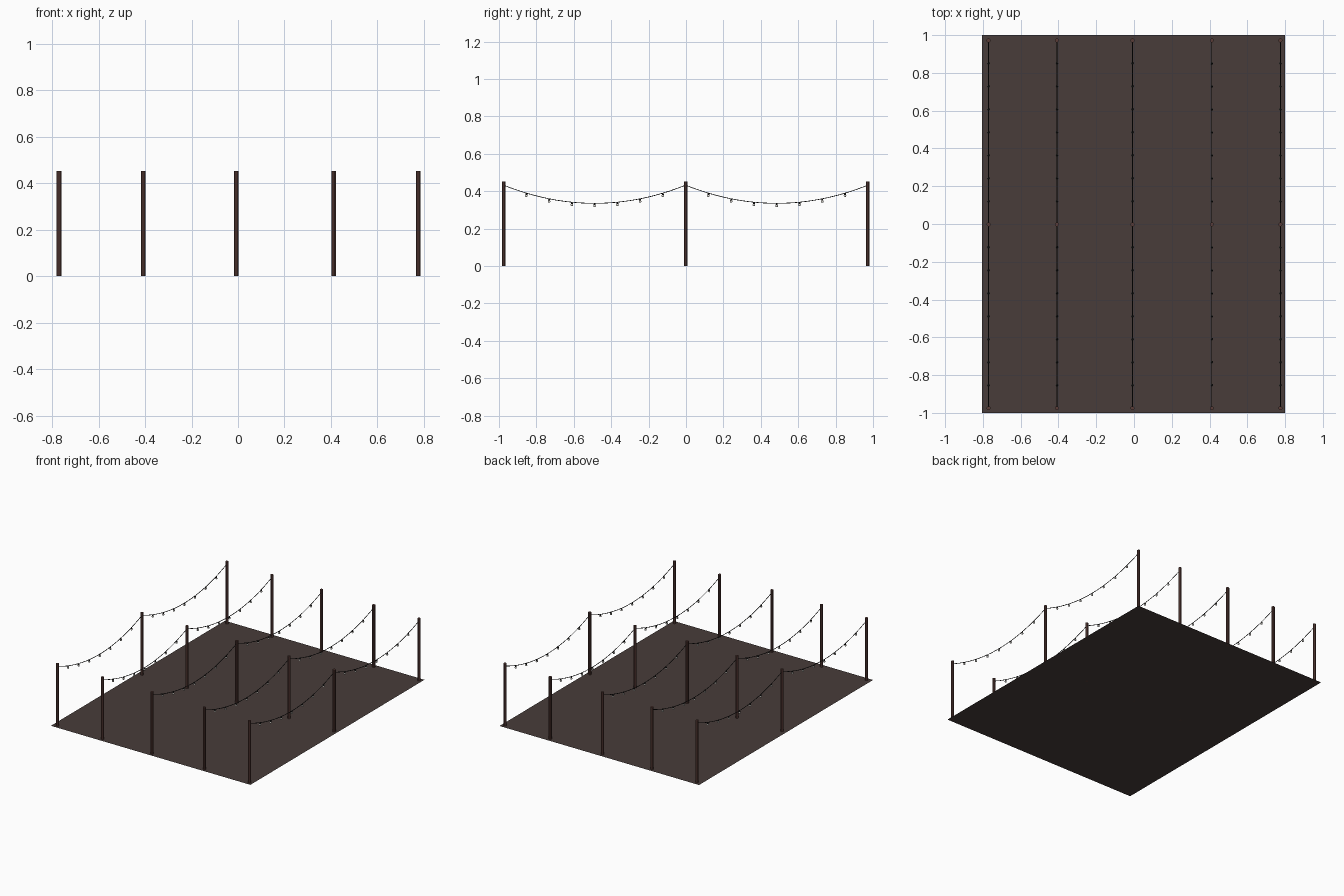
import bpy, math

if "Cube" in bpy.data.objects:
    bpy.data.objects.remove(bpy.data.objects["Cube"])

POST_X = [-0.77, -0.408, -0.008, 0.412, 0.775]
POST_Y = [-0.975, -0.002, 0.972]
TOP, SAG = 0.432, 0.097


def material(name, rgb):
    m = bpy.data.materials.new(name)
    m.diffuse_color = (*rgb, 1)
    m.use_nodes = True
    m.node_tree.nodes["Principled BSDF"].inputs["Base Color"].default_value = m.diffuse_color
    return m


wood = material("wood", (0.10, 0.045, 0.038))
deck = material("deck", (0.065, 0.046, 0.042))
black = material("black", (0.012, 0.012, 0.012))
glass = material("glass", (0.75, 0.73, 0.68))


def lathe(name, profile, sides, mat):
    """Mesh turned about z from (radius, height) pairs."""
    verts, faces = [], []
    for r, z in profile:
        for i in range(sides):
            a = 2 * math.pi * (i + 0.5) / sides
            verts.append((r * math.cos(a), r * math.sin(a), z))
    for k in range(len(profile) - 1):
        for i in range(sides):
            j = (i + 1) % sides
            faces.append((k * sides + i, k * sides + j, (k + 1) * sides + j, (k + 1) * sides + i))
    faces.append(tuple(reversed(range(sides))))
    faces.append(tuple(range((len(profile) - 1) * sides, len(profile) * sides)))
    me = bpy.data.meshes.new(name)
    me.from_pydata(verts, [], faces)
    me.materials.append(mat)
    return me


def place(name, data, loc=(0, 0, 0)):
    ob = bpy.data.objects.new(name, data)
    ob.location = loc
    bpy.context.collection.objects.link(ob)
    return ob


# Flat floor sheet
floor = bpy.data.meshes.new("floor")
floor.from_pydata([(-0.805, -1, 0), (0.8, -1, 0), (0.8, 1, 0), (-0.805, 1, 0)], [], [(0, 1, 2, 3)])
floor.materials.append(deck)
place("floor", floor)

# Shared parts: post, lamp socket and bulb
post = lathe("post", [(0.0108, 0), (0.0108, 0.452)], 8, wood)
socket = lathe("lamp_socket", [(0.0058, -0.009), (0.005, -0.003), (0.0025, 0.002)], 8, black)
bulb = lathe("bulb", [(0.0025, -0.0205), (0.006, -0.0185), (0.0078, -0.0145),
                      (0.0068, -0.011), (0.0045, -0.0085)], 8, glass)
for p in bulb.polygons:
    p.use_smooth = True


def wire_z(t):
    return TOP - SAG * 4 * t * (1 - t)


for x in POST_X:
    for y in POST_Y:
        place("post", post, (x, y, 0))
    for y0, y1 in zip(POST_Y, POST_Y[1:]):
        # Sagging wire between neighbouring posts
        cu = bpy.data.curves.new("wire", 'CURVE')
        cu.dimensions = '3D'
        cu.bevel_depth = 0.0021
        cu.bevel_resolution = 1
        sp = cu.splines.new('POLY')
        n = 24
        sp.points.add(n)
        for i in range(n + 1):
            t = i / n
            sp.points[i].co = (x, y0 + (y1 - y0) * t, wire_z(t), 1)
        cu.materials.append(black)
        place("wire", cu)
        # Seven hanging lamps per span
        for k in range(1, 8):
            t = k / 8
            loc = (x, y0 + (y1 - y0) * t, wire_z(t))
            place("lamp_socket", socket, loc)
            place("bulb", bulb, loc)
